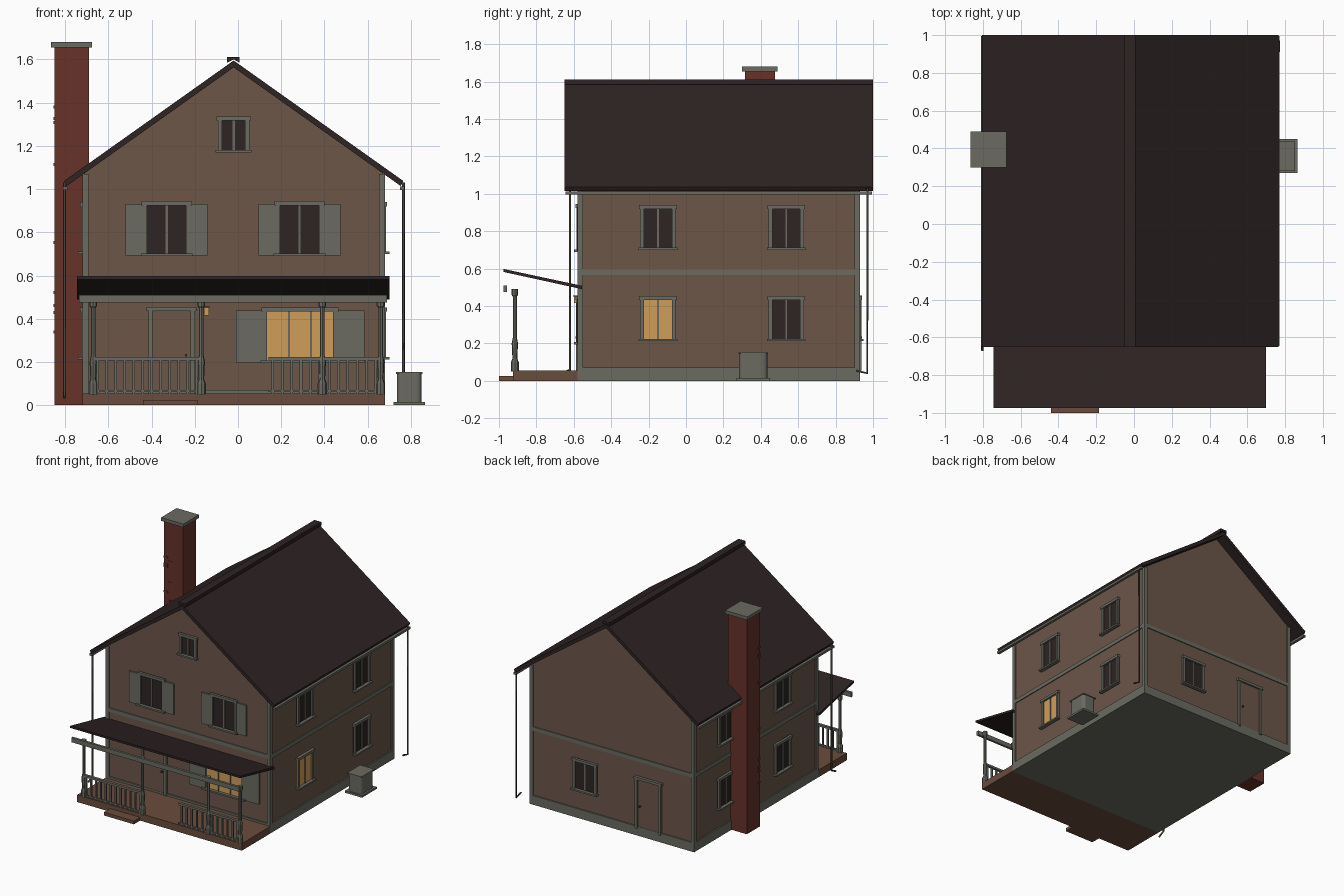
import bpy, bmesh, math, random
from mathutils import Vector

cube = bpy.data.objects.get("Cube")
if cube:
    bpy.data.objects.remove(cube)
random.seed(4)


def material(name, *rgb):
    m = bpy.data.materials.new(name)
    m.use_nodes = True
    col = [((c / 255 + 0.055) / 1.055) ** 2.4 for c in rgb] + [1]
    m.diffuse_color = col
    m.node_tree.nodes["Principled BSDF"].inputs["Base Color"].default_value = col
    return m


SIDING = material("brown siding", 108, 86, 73)
TRIM = material("grey trim", 107, 107, 98)
ROOF = material("dark shingle", 46, 35, 35)
GLASS = material("dark glass", 46, 36, 36)
GLOW = material("lit glass", 208, 157, 88)
BRICK = material("red brick", 102, 50, 42)
DECK = material("deck wood", 106, 76, 61)
PIPE = material("pipe metal", 68, 66, 61)


def finish(name, bm, mat):
    bmesh.ops.recalc_face_normals(bm, faces=bm.faces)
    me = bpy.data.meshes.new(name)
    bm.to_mesh(me)
    bm.free()
    me.materials.append(mat)
    ob = bpy.data.objects.new(name, me)
    bpy.context.collection.objects.link(ob)
    return ob


def box(name, x, y, z, mat, bevel=0):
    bm = bmesh.new()
    bmesh.ops.create_cube(bm, size=1)
    for v in bm.verts:
        v.co = [r[0] + (c + 0.5) * (r[1] - r[0]) for c, r in zip(v.co, (x, y, z))]
    if bevel:
        upright = [e for e in bm.edges if abs(e.verts[0].co.z - e.verts[1].co.z) > 0.01]
        bmesh.ops.bevel(bm, geom=upright, offset=bevel, segments=4, profile=0.5, affect="EDGES")
    return finish(name, bm, mat)


def prism(name, profile, axis, lo, hi, mat):
    # Extrude a closed outline along x or y
    bm = bmesh.new()
    place = (lambda p: (lo, *p)) if axis == "x" else (lambda p: (p[0], lo, p[1]))
    face = bm.faces.new([bm.verts.new(place(p)) for p in profile])
    ext = bmesh.ops.extrude_face_region(bm, geom=[face])
    move = Vector((hi - lo, 0, 0)) if axis == "x" else Vector((0, hi - lo, 0))
    bmesh.ops.translate(bm, verts=[g for g in ext["geom"] if isinstance(g, bmesh.types.BMVert)], vec=move)
    return finish(name, bm, mat)


def tube(name, path, radius, mat):
    cu = bpy.data.curves.new(name, "CURVE")
    cu.dimensions = "3D"
    cu.bevel_depth, cu.bevel_resolution, cu.use_fill_caps = radius, 1, True
    sp = cu.splines.new("POLY")
    sp.points.add(len(path) - 1)
    for p, co in zip(sp.points, path):
        p.co = (*co, 1)
    cu.materials.append(mat)
    bpy.context.collection.objects.link(bpy.data.objects.new(name, cu))


# House shell
X0, X1, Y0, Y1 = -0.72, 0.68, -0.58, 0.93
MID, APEX, SLOPE = -0.02, 1.567, 0.71
IN = 0.01
box("foundation", (X0, X1), (Y0, Y1), (0, 0.07), TRIM)
half = X1 - IN - MID
prism("walls", [(X0 + IN, 0.05), (X1 - IN, 0.05), (X1 - IN, APEX - half * SLOPE),
                (MID, APEX), (X0 + IN, APEX - half * SLOPE)], "y", Y0 + IN, Y1 - IN, SIDING)
for x in (X0, X1 - 0.028):
    for y in (Y0, Y1 - 0.028):
        box("corner_board", (x, x + 0.028), (y, y + 0.028), (0.07, 1.07), TRIM)
box("belt_trim", (X0 + 0.003, X1 - 0.003), (Y0 + 0.003, Y1 - 0.003), (0.567, 0.597), TRIM)

# Roof slabs, ridge cap and gutters
for s, side in ((1, "left"), (-1, "right")):
    e = MID + s * 0.785
    prism("roof_" + side, [(MID, 1.595), (e, 1.595 - 0.785 * SLOPE),
                           (e - s * 0.012, 1.563 - 0.773 * SLOPE), (MID, 1.563)], "y", -0.65, 1.0, ROOF)
    box("gutter_" + side, sorted((e - s * 0.016, e + s * 0.005)), (-0.645, 0.995), (0.995, 1.012), TRIM)
prism("ridge_cap", [(-0.05, 1.585), (-0.05, 1.612), (0.008, 1.612), (0.008, 1.585), (MID, 1.6)],
      "y", -0.65, 1.0, ROOF)

# Chimney with a few raised bricks
box("chimney", (-0.85, -0.69), (0.315, 0.475), (0, 1.655), BRICK)
box("chimney_cap", (-0.865, -0.675), (0.3, 0.49), (1.655, 1.68), TRIM)
for i in range(24):
    z = random.uniform(0.1, 1.6)
    x = random.choice((-0.853, -0.815))
    box("raised_brick", (x, x + 0.035), (0.312, 0.345), (z, z + 0.014), BRICK)


def wall_box(name, wall, u, z, d, mat):
    # Box on a wall: u along it, d outward from the siding
    if wall == "front":
        return box(name, u, (Y0 + IN - d[1], Y0 + IN - d[0]), z, mat)
    if wall == "back":
        return box(name, u, (Y1 - IN + d[0], Y1 - IN + d[1]), z, mat)
    if wall == "left":
        return box(name, (X1 - IN + d[0], X1 - IN + d[1]), u, z, mat)
    return box(name, (X0 + IN - d[1], X0 + IN - d[0]), u, z, mat)


def window(wall, u0, u1, z0, z1, glass=GLASS, panes=2, shutter=0):
    f = 0.02
    wall_box("window_glass", wall, (u0, u1), (z0, z1), (-0.005, 0.005), glass)
    for a in (u0, u1 - f):
        wall_box("window_jamb", wall, (a, a + f), (z0, z1), (0, 0.016), TRIM)
    wall_box("window_head", wall, (u0 - 0.006, u1 + 0.006), (z1 - f, z1), (0, 0.02), TRIM)
    wall_box("window_sill", wall, (u0 - 0.01, u1 + 0.01), (z0, z0 + 0.012), (0, 0.03), TRIM)
    for i in range(1, panes):
        c = u0 + f + (u1 - u0 - 2 * f) * i / panes
        wall_box("window_mullion", wall, (c - 0.005, c + 0.005), (z0, z1 - f), (0, 0.01), TRIM)
    if shutter:
        for a in (u0 - shutter, u1):
            wall_box("shutter", wall, (a, a + shutter), (z0 + 0.003, z1 - 0.015), (0, 0.013), TRIM)


def door(wall, u0, u1, top):
    wall_box("door", wall, (u0, u1), (0.055, top), (0, 0.008), SIDING)
    for a in (u0, u1 - 0.02):
        wall_box("door_jamb", wall, (a, a + 0.02), (0.055, top), (0, 0.018), TRIM)
    wall_box("door_head", wall, (u0 - 0.008, u1 + 0.008), (top - 0.02, top), (0, 0.022), TRIM)
    wall_box("door_knob", wall, (u1 - 0.045, u1 - 0.035), (0.225, 0.237), (0, 0.022), PIPE)


# Windows and doors
window("front", -0.44, -0.22, 0.69, 0.945, shutter=0.08)
window("front", 0.175, 0.395, 0.69, 0.945, shutter=0.08)
window("front", -0.093, 0.053, 1.17, 1.337)
window("front", 0.115, 0.46, 0.195, 0.453, GLOW, 3, shutter=0.125)
door("front", -0.415, -0.2, 0.455)
for wall in ("left", "right"):
    for z0, z1 in ((0.7, 0.94), (0.212, 0.453)):
        lit = wall == "left" and z0 < 0.5
        window(wall, -0.245, -0.055, z0, z1, GLOW if lit else GLASS)
        window(wall, 0.442, 0.63, z0, z1)
window("back", 0.11, 0.31, 0.212, 0.453)
door("back", -0.44, -0.22, 0.455)
wall_box("porch_lamp", "front", (-0.157, -0.135), (0.415, 0.45), (0.01, 0.03), GLOW)
wall_box("porch_lamp_cap", "front", (-0.16, -0.132), (0.45, 0.457), (0, 0.033), PIPE)

# Porch deck, step, beam and sloping canopy
box("porch_deck", (X0, X1), (-0.925, Y0), (0, 0.055), DECK)
box("porch_step", (-0.44, -0.185), (-1.0, -0.925), (0, 0.025), DECK)
box("porch_beam", (-0.735, 0.69), (-0.975, -0.957), (0.475, 0.51), TRIM)
prism("porch_roof", [(-0.975, 0.582), (-0.975, 0.598), (-0.555, 0.508), (-0.555, 0.49)],
      "x", -0.745, 0.7, ROOF)


def post(x, y):
    # Turned post from a spun profile
    profile = [(0, 0.05), (0.021, 0.05), (0.021, 0.1), (0.013, 0.12), (0.017, 0.2), (0.011, 0.23),
               (0.011, 0.45), (0.018, 0.46), (0.018, 0.49), (0, 0.49)]
    bm = bmesh.new()
    vs = [bm.verts.new((x + r, y, z)) for r, z in profile]
    es = [bm.edges.new(p) for p in zip(vs, vs[1:])]
    bmesh.ops.spin(bm, geom=vs + es, cent=(x, y, 0), axis=(0, 0, 1), angle=math.tau, steps=8)
    bmesh.ops.remove_doubles(bm, verts=bm.verts, dist=0.0005)
    finish("porch_post", bm, TRIM)


PY = -0.915
for x in (-0.67, -0.17, 0.39, 0.66):
    post(x, PY)
for x0, x1 in ((-0.67, -0.17), (0.14, 0.66)):
    box("top_rail", (x0, x1), (PY - 0.01, PY + 0.01), (0.207, 0.223), TRIM)
    box("bottom_rail", (x0, x1), (PY - 0.006, PY + 0.006), (0.06, 0.07), TRIM)
    for i in range(12):
        c = x0 + (x1 - x0) * (i + 0.5) / 12
        box("baluster", (c - 0.006, c + 0.006), (PY - 0.006, PY + 0.006), (0.055, 0.21), TRIM)

# Downpipes
tube("downpipe_front", [(-0.803, -0.62, 1.03), (-0.803, -0.62, 0.06), (-0.803, -0.67, 0.035)], 0.007, PIPE)
tube("downpipe_back", [(0.765, 0.97, 1.03), (0.765, 0.97, 0.04), (0.765, 0.91, 0.055)], 0.007, PIPE)

# Outdoor cooling unit
box("cooler_pad", (0.72, 0.865), (0.27, 0.45), (0, 0.015), TRIM)
box("cooler_body", (0.735, 0.85), (0.283, 0.435), (0.015, 0.145), TRIM, 0.025)
box("cooler_lid", (0.732, 0.853), (0.28, 0.438), (0.145, 0.153), TRIM, 0.025)
